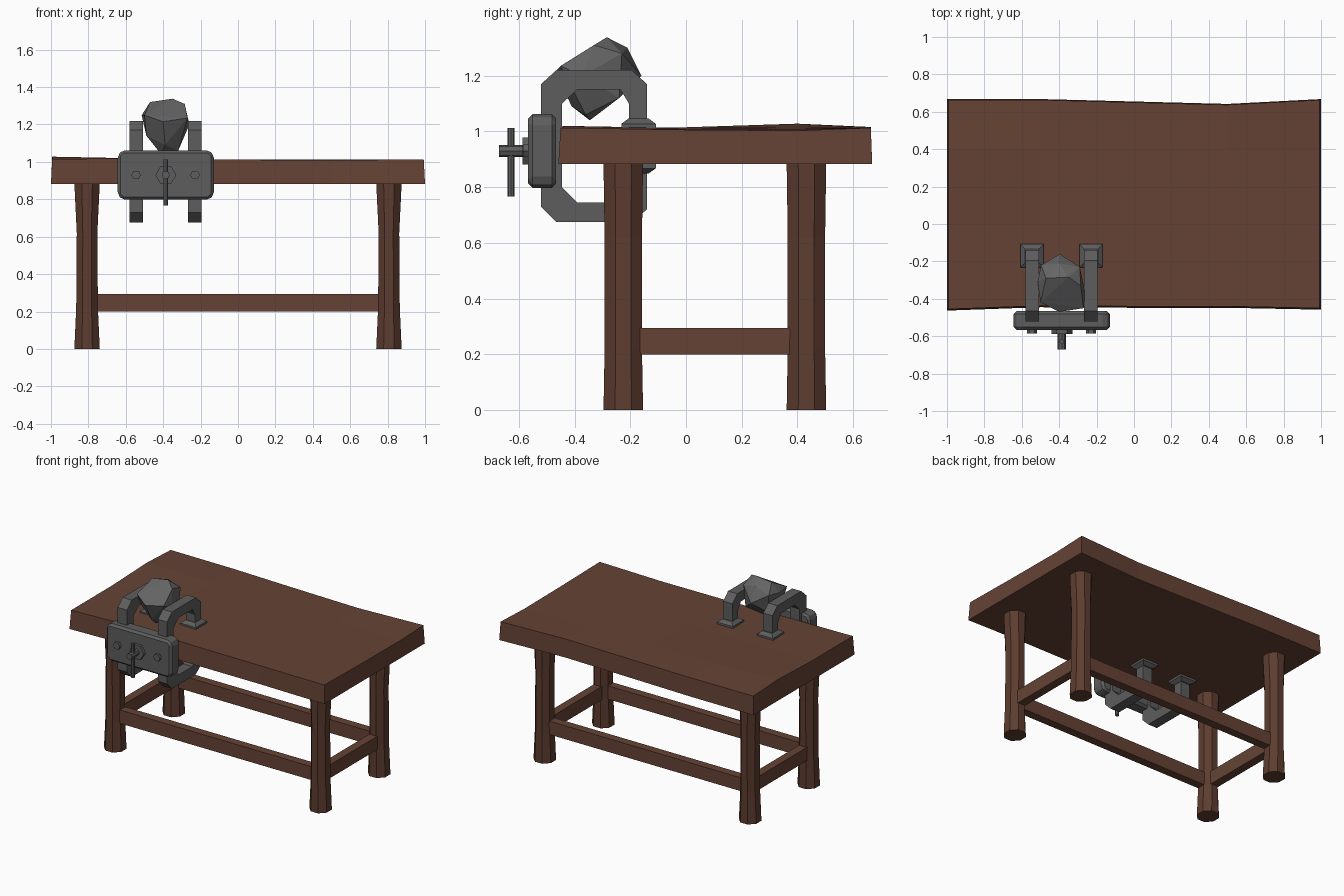
import bpy, bmesh
from math import pi, cos, sin
from mathutils import Vector

if "Cube" in bpy.data.objects:
    bpy.data.objects.remove(bpy.data.objects["Cube"])


def material(name, col):
    m = bpy.data.materials.new(name)
    m.diffuse_color = (*col, 1)
    m.use_nodes = True
    m.node_tree.nodes["Principled BSDF"].inputs["Base Color"].default_value = m.diffuse_color
    return m


WOOD = material("brown_wood", (0.13, 0.055, 0.035))
DARK = material("leg_wood", (0.11, 0.046, 0.029))
IRON = material("dark_iron", (0.11, 0.11, 0.11))
ROCK = material("grey_stone", (0.13, 0.13, 0.13))


def finish(bm, name, mat, bevel=0):
    bmesh.ops.recalc_face_normals(bm, faces=bm.faces)
    me = bpy.data.meshes.new(name)
    bm.to_mesh(me)
    bm.free()
    ob = bpy.data.objects.new(name, me)
    bpy.context.collection.objects.link(ob)
    me.materials.append(mat)
    if bevel:
        mod = ob.modifiers.new("bevel", "BEVEL")
        mod.width, mod.segments = bevel, 1
    return ob


def loft(name, rings, mat, bevel=0):
    """Skin a list of equal-length vertex rings and cap both ends."""
    bm = bmesh.new()
    vs = [[bm.verts.new(p) for p in r] for r in rings]
    n = len(vs[0])
    for a, b in zip(vs, vs[1:]):
        for i in range(n):
            bm.faces.new((a[i], a[(i + 1) % n], b[(i + 1) % n], b[i]))
    bm.faces.new(vs[0])
    bm.faces.new(vs[-1])
    return finish(bm, name, mat, bevel)


def box(name, x0, x1, y0, y1, z0, z1, mat):
    return loft(name, [[(x0, y0, z), (x1, y0, z), (x1, y1, z), (x0, y1, z)]
                       for z in (z0, z1)], mat)


def rod(name, c, r, length, axis, sides, mat):
    """Polygonal rod along y or z, centred on c."""
    rings = []
    for t in (-length / 2, length / 2):
        ring = []
        for i in range(sides):
            a = 2 * pi * i / sides
            u, v = r * cos(a), r * sin(a)
            off = (u, t, v) if axis == "y" else (u, v, t)
            ring.append(Vector(c) + Vector(off))
        rings.append(ring)
    return loft(name, rings, mat)


# Table top: slab with an uneven, hand-hewn upper surface
xs = [-1, -0.5, 0, 0.5, 1]
ys = [-0.455, 0, 0.4, 0.665]
front = [-0.455, -0.437, -0.44, -0.44, -0.45]
back = [0.668, 0.668, 0.655, 0.642, 0.668]
top = [[1.015, 1.02, 1.012, 1.01, 1.013],
       [1.015, 1.012, 1.01, 1.008, 1.006],
       [1.028, 1.018, 1.012, 1.008, 1.003],
       [1.016, 1.014, 1.012, 1.012, 1.013]]
bm = bmesh.new()
grid = {}
for j, y in enumerate(ys):
    for i, x in enumerate(xs):
        yt = front[i] if j == 0 else back[i] - 0.005 if j == 3 else y
        yb = front[i] - 0.008 if j == 0 else back[i] if j == 3 else y
        grid[i, j, 1] = bm.verts.new((x * 0.993, yt, top[j][i]))
        grid[i, j, 0] = bm.verts.new((x, yb, 0.883))
for k in (0, 1):
    for i in range(4):
        for j in range(3):
            bm.faces.new([grid[a, b, k] for a, b in
                          ((i, j), (i + 1, j), (i + 1, j + 1), (i, j + 1))])
for i in range(4):
    for j in (0, 3):
        bm.faces.new((grid[i, j, 0], grid[i + 1, j, 0], grid[i + 1, j, 1], grid[i, j, 1]))
for j in range(3):
    for i in (0, 4):
        bm.faces.new((grid[i, j, 0], grid[i, j + 1, 0], grid[i, j + 1, 1], grid[i, j, 1]))
finish(bm, "table_top", WOOD)

# Octagonal legs, waisted in the middle
FY, BY, LX = -0.225, 0.432, 0.807
for sx, side in ((-1, "left"), (1, "right")):
    for y, end in ((FY, "front"), (BY, "back")):
        rings = []
        for z, hx, hy in ((0, .068, .071), (.22, .058, .067), (.62, .055, .067), (.885, .068, .071)):
            rings.append([(sx * LX + hx * cos(a) / cos(pi / 8), y + hy * sin(a) / cos(pi / 8), z)
                          for a in (pi / 8 + k * pi / 4 for k in range(8))])
        loft(f"{end}_{side}_leg", rings, DARK)
    # Short stretchers between front and back legs
    box(f"{side}_stretcher", sx * LX - 0.03, sx * LX + 0.03, FY + 0.04, BY - 0.04, 0.2, 0.295, WOOD)
# Long stretchers
for y, end in ((FY, "front"), (BY, "back")):
    box(f"{end}_stretcher", -LX + 0.03, LX - 0.03, y - 0.03, y + 0.03, 0.2, 0.295, WOOD)

# C-shaped clamp arms (side profile) with flared pads gripping the top
C = [(-.14, 1.03), (-.14, 1.17), (-.195, 1.22), (-.465, 1.22), (-.52, 1.17),
     (-.52, .73), (-.465, .675), (-.195, .675), (-.14, .72), (-.14, .865),
     (-.205, .865), (-.205, .79), (-.235, .745), (-.39, .745), (-.445, .80),
     (-.445, 1.10), (-.39, 1.15), (-.235, 1.15), (-.205, 1.10), (-.205, 1.03)]
for x, side in ((-0.545, "left"), (-0.23, "right")):
    loft(f"{side}_clamp_arm", [[(x + d, y, z) for y, z in C] for d in (-.036, .036)], IRON)
    for part, levels in (("upper", (1.005, 1.027, 1.046)), ("lower", (.886, .868, .85))):
        rings = [[(x + a * h, -.17 + b * h, z) for a, b in ((-1, -1), (1, -1), (1, 1), (-1, 1))]
                 for z, h in zip(levels, (.062, .062, .037))]
        loft(f"{side}_{part}_pad", rings, IRON)
    # Hexagonal bolt heads on the plate
    rod(f"{side}_bolt", (x, -.57, .93), .026, .03, "y", 6, IRON)

# Front plate with clipped corners and chamfered edges
CX, CZ, W, H, K = -0.386, 0.93, 0.257, 0.132, 0.025
P = [(W - K, -H), (W, -H + K), (W, H - K), (W - K, H)]
P += [(-a, -b) for a, b in P]
loft("clamp_plate", [[(CX + a, y, CZ + b) for a, b in P] for y in (-.566, -.466)], IRON, 0.015)

# Screw, collar and turning bar
rod("screw_collar", (CX, -.572, CZ), .056, .03, "y", 6, IRON)
rod("clamp_screw", (CX, -.615, CZ), .022, .11, "y", 8, IRON)
rod("turning_bar", (CX, -.628, .89), .013, .245, "z", 8, IRON)

# Faceted stone held between the arms
pts = [(-.47, -.29, 1.32), (-.35, -.284, 1.338), (-.285, -.33, 1.31), (-.27, -.45, 1.235),
       (-.40, -.47, 1.215), (-.5, -.42, 1.25), (-.515, -.31, 1.25), (-.497, -.22, 1.26),
       (-.396, -.16, 1.2), (-.40, -.21, 1.30), (-.29, -.23, 1.28), (-.26, -.37, 1.2),
       (-.3, -.24, 1.12), (-.32, -.36, 1.06), (-.41, -.345, 1.04), (-.39, -.41, 1.09),
       (-.49, -.37, 1.14), (-.47, -.24, 1.13)]
bm = bmesh.new()
for p in pts:
    bm.verts.new(p)
bmesh.ops.convex_hull(bm, input=bm.verts)
bmesh.ops.delete(bm, geom=[v for v in bm.verts if not v.link_faces], context="VERTS")
finish(bm, "stone", ROCK)

# The bar hangs slightly low in the side view; centre its reach on the screw
bpy.data.objects["turning_bar"].data.materials[0] = IRON
